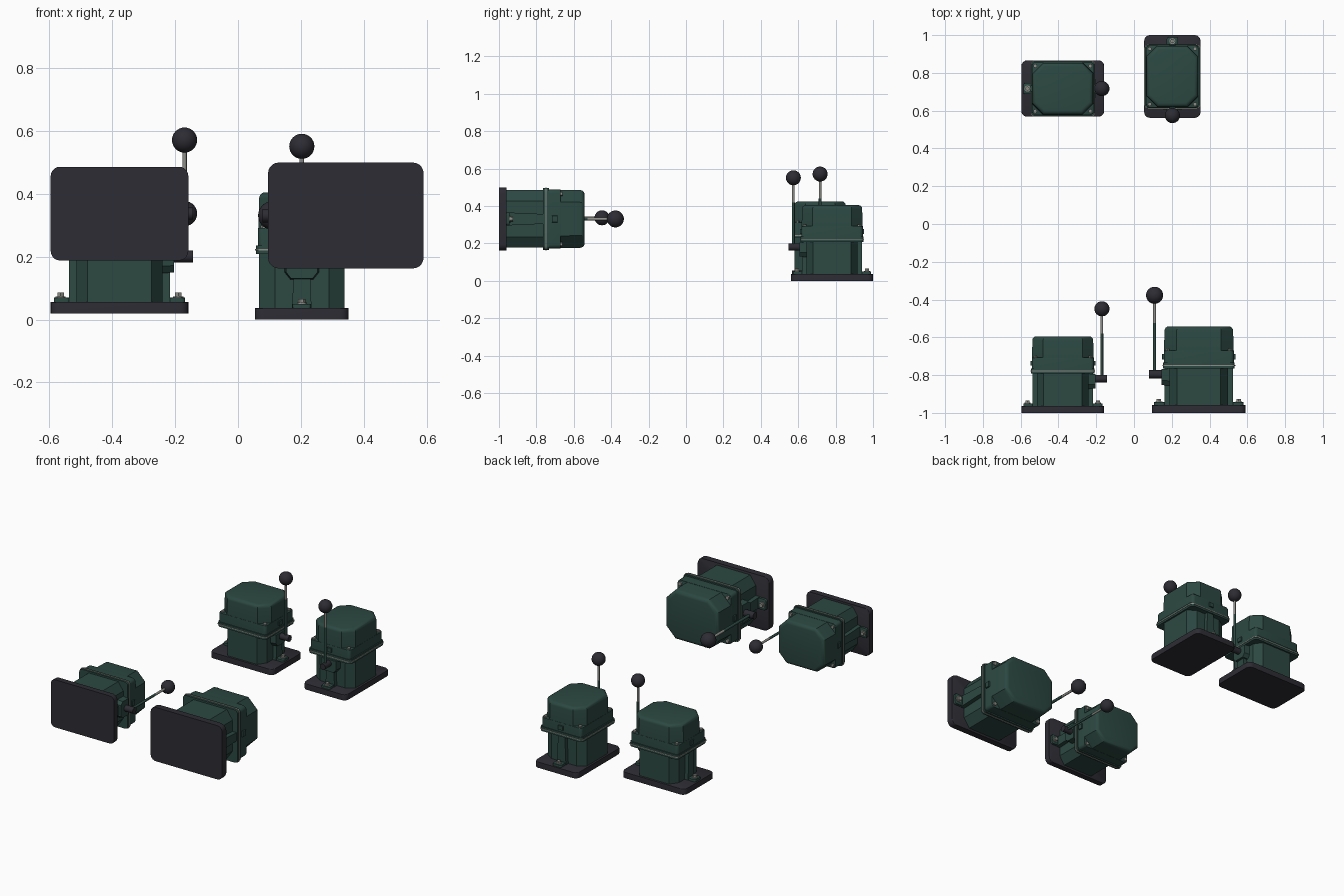
import bpy, bmesh, math
from mathutils import Matrix, Vector

if "Cube" in bpy.data.objects:
    bpy.data.objects.remove(bpy.data.objects["Cube"])


def mat(name, c):
    m = bpy.data.materials.new(name)
    m.diffuse_color = (*c, 1)
    m.use_nodes = True
    m.node_tree.nodes["Principled BSDF"].inputs["Base Color"].default_value = m.diffuse_color
    return m


GREEN = mat("dark green paint", (0.025, 0.065, 0.054))
DARK = mat("charcoal", (0.026, 0.025, 0.033))
GREY = mat("bare steel", (0.27, 0.27, 0.25))

parts = []


def finish(name, bm, material):
    bmesh.ops.recalc_face_normals(bm, faces=bm.faces)
    me = bpy.data.meshes.new(name)
    bm.to_mesh(me)
    bm.free()
    me.materials.append(material)
    ob = bpy.data.objects.new(name, me)
    bpy.context.collection.objects.link(ob)
    bpy.ops.object.select_all(action='DESELECT')
    ob.select_set(True)
    bpy.context.view_layer.objects.active = ob
    bpy.ops.object.shade_smooth_by_angle(angle=math.radians(32))
    parts.append(ob)
    return ob


def rounded(hx, hy, r, n=5):
    """Rectangle outline with rounded corners (n=1 gives a chamfer)."""
    pts = []
    for k, (sx, sy) in enumerate([(1, 1), (-1, 1), (-1, -1), (1, -1)]):
        for i in range(n + 1):
            a = math.pi / 2 * (k + i / n)
            pts.append((sx * (hx - r) + r * math.cos(a), sy * (hy - r) + r * math.sin(a)))
    return pts


def prism(name, pts, z0, z1, material, bevel=0, seg=3, move=(0, 0), taper=1.0):
    """Extrude an outline upward, optionally rounding the top rim."""
    bm = bmesh.new()
    lo = [bm.verts.new((x + move[0], y + move[1], z0)) for x, y in pts]
    hi = [bm.verts.new((x * taper + move[0], y * taper + move[1], z1)) for x, y in pts]
    bm.faces.new(lo)
    top = bm.faces.new(hi)
    n = len(pts)
    for i in range(n):
        bm.faces.new((lo[i], lo[(i + 1) % n], hi[(i + 1) % n], hi[i]))
    if bevel:
        bmesh.ops.bevel(bm, geom=list(top.edges), offset=bevel, segments=seg,
                        profile=0.5, affect='EDGES')
    return finish(name, bm, material)


def rod(name, p, q, r, material, sides=16):
    p, q = Vector(p), Vector(q)
    bm = bmesh.new()
    rot = (q - p).to_track_quat('Z', 'Y').to_matrix().to_4x4()
    bmesh.ops.create_cone(bm, cap_ends=True, segments=sides, radius1=r, radius2=r,
                          depth=(q - p).length, matrix=Matrix.Translation((p + q) / 2) @ rot)
    return finish(name, bm, material)


# base plate
prism("base_plate", rounded(0.219, 0.149, 0.03), 0, 0.036, DARK, 0.004, 2)

# lower housing with chamfered corners
sx, sy, cx, cy = 0.137, 0.136, 0.035, 0.05
octagon = [(sx, -sy + cy), (sx, sy - cy), (sx - cx, sy), (cx - sx, sy),
           (-sx, sy - cy), (-sx, cy - sy), (cx - sx, -sy), (sx - cx, -sy)]
prism("lower_housing", octagon, 0.036, 0.215, GREEN)

# split flange with steel gasket
prism("lower_flange", rounded(0.168, 0.146, 0.02), 0.208, 0.22, GREEN)
prism("gasket", rounded(0.171, 0.149, 0.02), 0.22, 0.225, GREY)
prism("upper_flange", rounded(0.168, 0.146, 0.02), 0.225, 0.236, GREEN)

# lid: corner bosses below, chamfered crown above
prism("lid_skirt", rounded(0.164, 0.139, 0.018), 0.236, 0.292, GREEN, 0.004, 2)
k = 0.058
hx, hy = 0.163, 0.138
crown = [(hx, k - hy), (hx, hy - k), (hx - k, hy), (k - hx, hy),
         (-hx, hy - k), (-hx, k - hy), (k - hx, -hy), (hx - k, -hy)]
prism("lid_crown", crown, 0.28, 0.405, GREEN, 0.02, 4, taper=0.985)

# lid bolts on the corner bosses
for x in (-0.146, 0.146):
    for y in (-0.12, 0.12):
        rod("lid_bolt", (x, y, 0.29), (x, y, 0.3), 0.011, GREY, 6)

for s in (-1, 1):
    # vertical rib, foot lug with bolt, and small side catch
    rib = [(0.1, -0.031), (0.161, -0.031), (0.161, 0.031), (0.1, 0.031)]
    bm_rib = prism("side_rib", [(s * x, y) for x, y in rib], 0.036, 0.21, GREEN)
    for v in bm_rib.data.vertices:
        if v.co.z > 0.2:
            v.co.y *= 0.75
    prism("foot_lug", rounded(0.026, 0.03, 0.012), 0.036, 0.05, GREEN, 0.003, 2, (s * 0.183, 0))
    rod("foot_washer", (s * 0.187, 0, 0.05), (s * 0.187, 0, 0.054), 0.016, GREY)
    rod("foot_bolt", (s * 0.187, 0, 0.054), (s * 0.187, 0, 0.066), 0.012, GREY, 6)
    prism("side_catch", rounded(0.006, 0.016, 0.003), 0.25, 0.276, GREEN, 0, 1, (s * 0.166, 0))

# lever bearing: octagonal boss on the side, then shaft hub
bm = bmesh.new()
ring = [(y, z) for y, z in ((-0.055, 0.15), (-0.037, 0.127), (0.037, 0.127), (0.055, 0.15),
                            (0.055, 0.208), (-0.055, 0.208))]
a = [bm.verts.new((0.13, y, z)) for y, z in ring]
b = [bm.verts.new((0.174, y * 0.92, 0.17 + (z - 0.17) * 0.92)) for y, z in ring]
bm.faces.new(a)
bm.faces.new(b)
for i in range(6):
    j = (i + 1) % 6
    bm.faces.new((a[i], a[j], b[j], b[i]))
finish("lever_bearing", bm, GREEN)
rod("lever_hub", (0.165, 0, 0.181), (0.234, 0, 0.181), 0.019, DARK, 24)

# lever and ball knob
rod("lever_sleeve", (0.207, 0, 0.185), (0.207, 0, 0.42), 0.0075, GREEN)
rod("lever_rod", (0.207, 0, 0.42), (0.207, 0, 0.53), 0.007, GREY)
bm = bmesh.new()
bmesh.ops.create_uvsphere(bm, u_segments=28, v_segments=16, radius=0.04,
                          matrix=Matrix.Translation((0.207, 0, 0.551)))
finish("lever_knob", bm, DARK)

# place four units: two standing, two lying with the base facing front
R = Matrix.Rotation
T = Matrix.Translation
lie = R(-math.pi / 2, 4, 'X')
placements = [
    T((0.203, 0.781, 0)) @ R(-math.pi / 2, 4, 'Z'),
    T((-0.377, 0.717, 0.02)),
    T((-0.377, -1, 0.337)) @ lie,
    T((0.343, -1, 0.331)) @ R(math.pi, 4, 'Y') @ lie @ Matrix.Scale(1.13, 4),
]
for ob in list(parts):
    for m in placements[1:]:
        c = ob.copy()
        bpy.context.collection.objects.link(c)
        c.matrix_world = m
    ob.matrix_world = placements[0]
